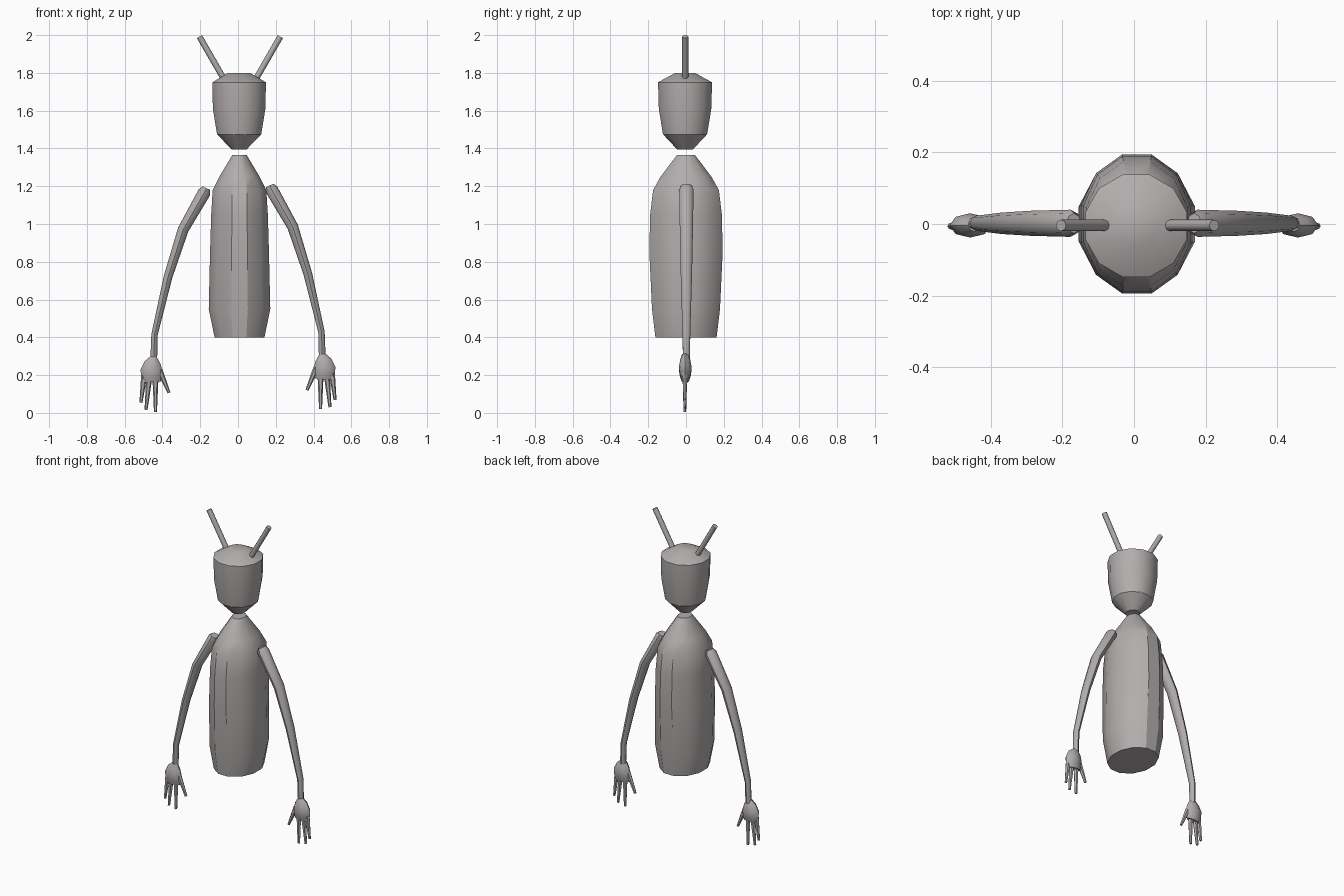
import bpy, bmesh, math
from mathutils import Vector

if "Cube" in bpy.data.objects:
    bpy.data.objects.remove(bpy.data.objects["Cube"])

grey = bpy.data.materials.new("warm_grey")
grey.diffuse_color = (0.45, 0.42, 0.42, 1)
grey.use_nodes = True
grey.node_tree.nodes["Principled BSDF"].inputs["Base Color"].default_value = grey.diffuse_color


def loft(name, rings, sides, smooth=38, turn=0.0):
    """Skin elliptical rings (x, y, z, side radius, depth radius) along a path."""
    bm = bmesh.new()
    centres = [Vector(r[:3]) for r in rings]
    loops = []
    for i, (c, r) in enumerate(zip(centres, rings)):
        t = (centres[min(i + 1, len(rings) - 1)] - centres[max(i - 1, 0)]).normalized()
        side = Vector((0, 1, 0)).cross(t).normalized()
        depth = t.cross(side)
        loops.append([bm.verts.new(c + side * r[3] * math.cos(a) + depth * r[4] * math.sin(a))
                      for a in (2 * math.pi * (k + turn) / sides for k in range(sides))])
    for a, b in zip(loops, loops[1:]):
        for k in range(sides):
            n = (k + 1) % sides
            bm.faces.new((a[k], a[n], b[n], b[k]))
    bm.faces.new(loops[0])
    bm.faces.new(loops[-1])
    bmesh.ops.recalc_face_normals(bm, faces=bm.faces)
    mesh = bpy.data.meshes.new(name)
    bm.to_mesh(mesh)
    bm.free()
    mesh.materials.append(grey)
    obj = bpy.data.objects.new(name, mesh)
    bpy.context.collection.objects.link(obj)
    bpy.ops.object.select_all(action='DESELECT')
    obj.select_set(True)
    bpy.context.view_layer.objects.active = obj
    bpy.ops.object.shade_smooth_by_angle(angle=math.radians(smooth))
    return obj


def upright(name, profile, x, y):
    """Twelve-sided vertical body, flat to front and sides, from (z, half width, half depth)."""
    f = 1 / math.cos(math.pi / 12)
    return loft(name, [(x, y, z, w * f, d * f) for z, w, d in profile], 12, 31, 0.5)


# Torso and floating head
upright("torso", [(0.40, 0.132, 0.162), (0.55, 0.163, 0.180), (0.85, 0.156, 0.194),
                  (1.05, 0.150, 0.190), (1.18, 0.142, 0.174), (1.25, 0.107, 0.135),
                  (1.365, 0.038, 0.048)], 0.008, 0)
upright("head", [(1.395, 0.040, 0.042), (1.475, 0.117, 0.117), (1.61, 0.139, 0.139),
                 (1.75, 0.142, 0.143), (1.80, 0.058, 0.052)], 0.006, -0.005)

# Arm path, palm and finger end points for the +x side
ARM = [(0.168, 1.204, 0.022, 0.028), (0.178, 1.182, 0.034, 0.038), (0.290, 0.985, 0.029, 0.035),
       (0.370, 0.735, 0.023, 0.030), (0.442, 0.428, 0.017, 0.021), (0.446, 0.295, 0.018, 0.018)]
PALM = [(0.446, 0.310, 0.018, 0.017), (0.452, 0.280, 0.043, 0.027), (0.458, 0.240, 0.058, 0.034),
        (0.457, 0.205, 0.056, 0.028), (0.455, 0.178, 0.048, 0.018)]
FINGERS = {"thumb": (0.415, 0.240, 0.365, 0.120), "index": (0.437, 0.200, 0.437, 0.020),
           "middle": (0.470, 0.200, 0.487, 0.030), "outer": (0.497, 0.210, 0.514, 0.068)}

for label, s, dz in (("right", 1, 0), ("left", -1, -0.014)):
    def place(points, y=0.0):
        return [(s * x, y, z + dz, rx, ry) for x, z, rx, ry in points]

    loft(label + "_arm", place(ARM, 0.002), 8, 46)
    loft(label + "_palm", place(PALM, -0.004), 8, 45)
    for finger, (x0, z0, x1, z1) in FINGERS.items():
        loft(label + "_" + finger, place([(x0, z0, 0.016, 0.014), (x1, z1, 0.008, 0.008)], -0.006), 6)

    # Antenna
    cx = 0.010
    loft(label + "_antenna", [(cx + s * 0.088, -0.004, 1.773, 0.016, 0.016),
                              (cx + s * 0.214, -0.004, 1.992, 0.016, 0.016)], 8, 46)
